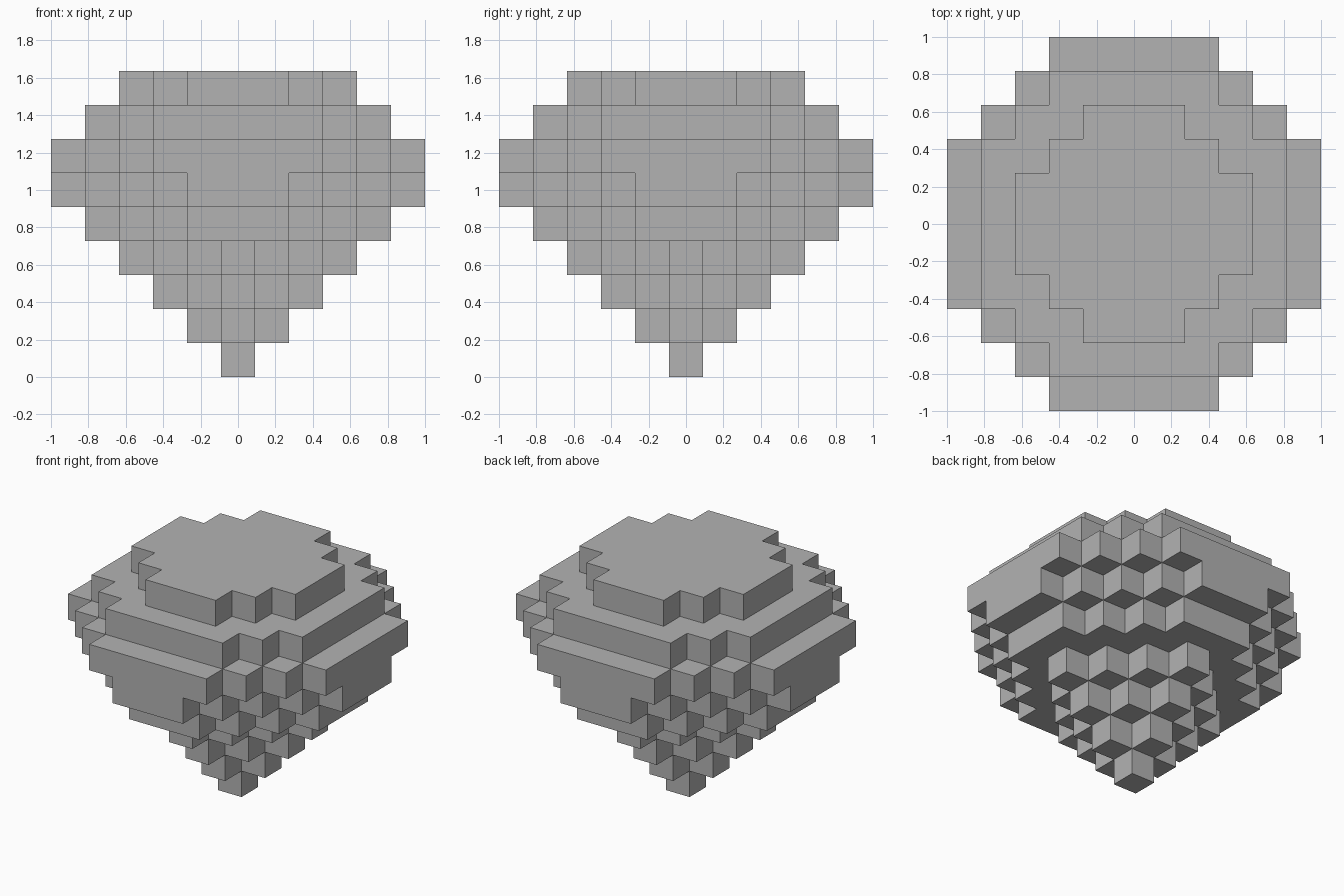
import bpy
import bmesh
from mathutils import Vector

cube = bpy.data.objects.get("Cube")
if cube:
    bpy.data.objects.remove(cube, do_unlink=True)

BLOCK = 2 / 11  # edge of one block

# Each layer, bottom to top: (reach along an axis, reach along the diagonal)
LAYERS = [(0, 0), (1, 1), (2, 2), (3, 3), (4, 5), (5, 6), (5, 7), (4, 6), (3, 4)]
PARTS = {"lower_point": range(0, 4), "middle_band": range(4, 7), "upper_crown": range(7, 9)}

grey = bpy.data.materials.new("plain grey")
grey.use_nodes = True
colour = (0.45, 0.45, 0.45, 1)
grey.diffuse_color = colour
grey.node_tree.nodes["Principled BSDF"].inputs["Base Color"].default_value = colour


def filled(i, j, k):
    """True where the stepped shape holds a block."""
    if not 0 <= k < len(LAYERS):
        return False
    reach, diagonal = LAYERS[k]
    return max(abs(i), abs(j)) <= reach and abs(i) + abs(j) <= diagonal


def add_side(bm, centre, axis, sign):
    """One outward-facing square on a block."""
    normal, u, v = Vector(), Vector(), Vector()
    normal[axis] = sign
    u[(axis + 1) % 3] = 1
    v[(axis + 2) % 3] = sign
    corners = [(-1, -1), (1, -1), (1, 1), (-1, 1)]
    bm.faces.new([bm.verts.new((centre + (normal + u * a + v * b) / 2) * BLOCK)
                  for a, b in corners])


def build_part(name, levels):
    """Exposed skin of the given layers."""
    bm = bmesh.new()
    for k in levels:
        reach = LAYERS[k][0]
        span = range(-reach, reach + 1)
        for i, j in [(i, j) for i in span for j in span if filled(i, j, k)]:
            for axis in range(3):
                for sign in (-1, 1):
                    neighbour = [i, j, k]
                    neighbour[axis] += sign
                    if not filled(*neighbour):
                        add_side(bm, Vector((i, j, k + 0.5)), axis, sign)
    bmesh.ops.remove_doubles(bm, verts=bm.verts, dist=0.001)
    mesh = bpy.data.meshes.new(name)
    bm.to_mesh(mesh)
    bm.free()
    mesh.materials.append(grey)
    bpy.context.collection.objects.link(bpy.data.objects.new(name, mesh))


for part_name, part_levels in PARTS.items():
    build_part(part_name, part_levels)
